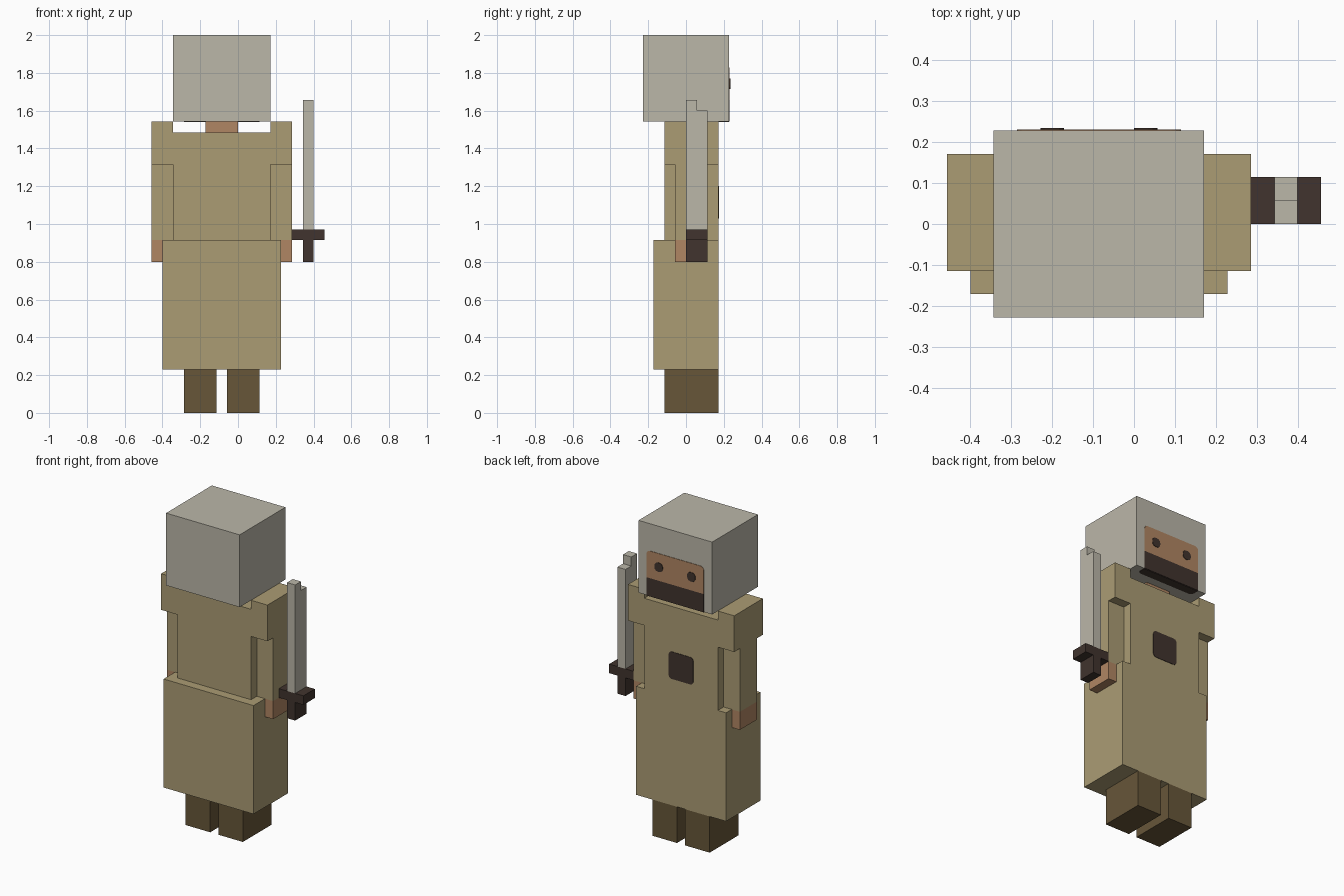
import bpy, bmesh, math
from mathutils import Vector

U = 2 / 35          # one modelling unit; the figure is 35 units tall

cube = bpy.data.objects.get("Cube")
if cube:
    bpy.data.objects.remove(cube, do_unlink=True)


def material(name, rgb):
    lin = [((c / 255 + 0.055) / 1.055) ** 2.4 for c in rgb] + [1.0]
    m = bpy.data.materials.new(name)
    m.use_nodes = True
    m.diffuse_color = lin
    bsdf = m.node_tree.nodes["Principled BSDF"]
    bsdf.inputs["Base Color"].default_value = lin
    bsdf.inputs["Roughness"].default_value = 0.9
    return m


GREY = material("pale grey", (187, 183, 169))
TAN = material("tan cloth", (171, 156, 116))
BOOT = material("boot brown", (103, 86, 57))
SKIN = material("skin", (176, 134, 99))
DARK = material("dark brown", (65, 52, 46))


def prism(name, outline, push, mat):
    """Extrude a flat outline (in units) along the push vector."""
    bm = bmesh.new()
    face = bm.faces.new([bm.verts.new(Vector(p) * U) for p in outline])
    moved = bmesh.ops.extrude_face_region(bm, geom=[face])["geom"]
    bmesh.ops.translate(bm, vec=Vector(push) * U,
                        verts=[g for g in moved if isinstance(g, bmesh.types.BMVert)])
    bmesh.ops.recalc_face_normals(bm, faces=bm.faces)
    me = bpy.data.meshes.new(name)
    bm.to_mesh(me)
    bm.free()
    me.materials.append(mat)
    ob = bpy.data.objects.new(name, me)
    bpy.context.collection.objects.link(ob)
    return ob


def box(name, x, y, z, mat):
    base = [(x[0], y[0], z[0]), (x[1], y[0], z[0]), (x[1], y[1], z[0]), (x[0], y[1], z[0])]
    return prism(name, base, (0, 0, z[1] - z[0]), mat)


def rounded(a, b, r_low, r_high, steps=3):
    """Rectangle outline with rounded low and high corners."""
    pts = []
    corners = [(a[0], b[0], 180, r_low), (a[1], b[0], 270, r_low),
               (a[1], b[1], 0, r_high), (a[0], b[1], 90, r_high)]
    for cx, cy, start, r in corners:
        if r == 0:
            pts.append((cx, cy))
            continue
        ox = cx + r if cx == a[0] else cx - r
        oy = cy + r if cy == b[0] else cy - r
        for i in range(steps + 1):
            t = math.radians(start + 90 * i / steps)
            pts.append((ox + r * math.cos(t), oy + r * math.sin(t)))
    return pts


def plate(name, x, z, y, mat, r_low=0, r_high=0, thick=0.05):
    """Thin painted plate on a surface facing +y."""
    return prism(name, [(px, y, pz) for px, pz in rounded(x, z, r_low, r_high)],
                 (0, thick, 0), mat)


# Boots
box("right_boot", (-5, -2), (-2, 3), (0, 4), BOOT)
box("left_boot", (-1, 2), (-2, 3), (0, 4), BOOT)

# Robe skirt, then tunic with raised shoulder caps
box("robe_skirt", (-7, 4), (-3, 3), (4, 16), TAN)
tunic = [(-6, 16), (3, 16), (3, 23), (5, 23), (5, 27), (3, 27),
         (3, 26), (-6, 26), (-6, 27), (-8, 27), (-8, 23), (-6, 23)]
prism("tunic", [(x, -2, z) for x, z in tunic], (0, 5, 0), TAN)
plate("chest_badge", (-3, 0), (18, 21), 3, DARK, 0.35, 0.35)

# Arms
for side, x in (("right", (-8, -6)), ("left", (3, 5))):
    box(side + "_sleeve", x, (-1, 2), (16, 23), TAN)
    box(side + "_hand", x, (-1, 2), (14, 16), SKIN)

# Neck and hooded head
box("neck", (-3, 0), (-1, 2), (26, 27), SKIN)
box("hood", (-6, 3), (-4, 4), (27, 35), GREY)

# Face
plate("face", (-5, 2), (29, 32), 4, SKIN, 0, 0.4)
plate("beard", (-5, 2), (27, 29), 4, DARK)
under = rounded((-5, 2), (3, 4), 0.35, 0)
prism("beard_underside", [(x, y, 27) for x, y in under], (0, 0, -0.05), DARK)
for side, x in (("right", -4), ("left", 0)):
    plate(side + "_eye", (x, x + 1), (30, 31), 4, DARK, 0.4, 0.4, 0.1)

# Sword with stepped tip
box("sword_grip", (6, 7), (0, 2), (14, 16), DARK)
box("sword_guard", (5, 8), (0, 2), (16, 17), DARK)
blade = [(0, 17), (2, 17), (2, 28), (1, 28), (1, 29), (0, 29)]
prism("sword_blade", [(6, y, z) for y, z in blade], (1, 0, 0), GREY)
